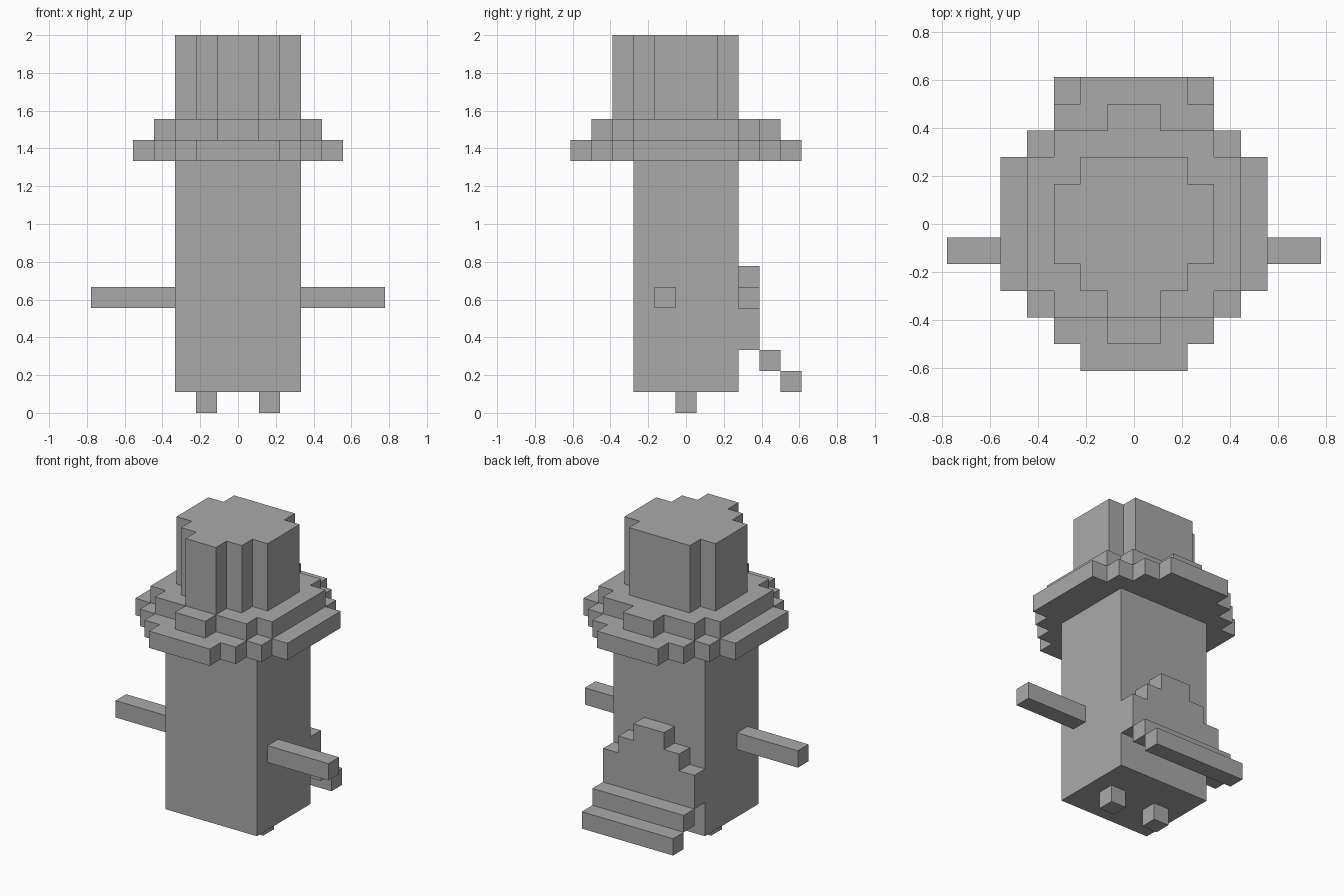
import bpy
import bmesh
from mathutils import Vector

U = 1 / 9  # edge length of one block

cube = bpy.data.objects.get("Cube")
if cube:
    bpy.data.objects.remove(cube, do_unlink=True)

grey = bpy.data.materials.new("plain_grey")
grey.use_nodes = True
colour = (0.4, 0.4, 0.4, 1)
grey.diffuse_color = colour
grey.node_tree.nodes["Principled BSDF"].inputs["Base Color"].default_value = colour


def prism(name, outline, depth):
    """Extrude a closed outline (in blocks) along the vector depth."""
    bm = bmesh.new()
    face = bm.faces.new([bm.verts.new(Vector(p) * U) for p in outline])
    geom = bmesh.ops.extrude_face_region(bm, geom=[face])["geom"]
    moved = [v for v in geom if isinstance(v, bmesh.types.BMVert)]
    bmesh.ops.translate(bm, verts=moved, vec=Vector(depth) * U)
    bmesh.ops.recalc_face_normals(bm, faces=bm.faces)
    mesh = bpy.data.meshes.new(name)
    bm.to_mesh(mesh)
    bm.free()
    mesh.materials.append(grey)
    obj = bpy.data.objects.new(name, mesh)
    bpy.context.collection.objects.link(obj)
    return obj


def box(name, x, y, z):
    outline = [(x[0], y[0], z[0]), (x[1], y[0], z[0]),
               (x[1], y[1], z[0]), (x[0], y[1], z[0])]
    return prism(name, outline, (0, 0, z[1] - z[0]))


def stepped(rows):
    """Outline symmetric in x, from rows of (half width, start, end)."""
    side = [(w, t) for w, start, end in rows for t in (start, end)]
    return side + [(-w, t) for w, t in reversed(side)]


def layer(name, rows, bottom, top):
    outline = [(x, y, bottom) for x, y in stepped(rows)]
    return prism(name, outline, (0, 0, top - bottom))


# Body
box("body", (-3, 3), (-2.5, 2.5), (1, 12))

# Feet and arms
for side, s in (("left", 1), ("right", -1)):
    box(side + "_foot", (s, 2 * s), (-0.5, 0.5), (0, 1))
    box(side + "_arm", (3 * s, 7 * s), (-1.5, -0.5), (5, 6))

# Hat: two brim layers and a crown
layer("lower_brim", [(2, -5.5, -4.5), (3, -4.5, -3.5), (4, -3.5, -2.5),
                     (5, -2.5, 2.5), (4, 2.5, 3.5), (3, 3.5, 4.5),
                     (2, 4.5, 5.5)], 12, 13)
layer("upper_brim", [(1, -4.5, -3.5), (3, -3.5, -2.5), (4, -2.5, 2.5),
                     (3, 2.5, 3.5), (1, 3.5, 4.5)], 13, 14)
layer("crown", [(1, -3.5, -2.5), (2, -2.5, -1.5), (3, -1.5, 1.5),
                (2, 1.5, 2.5)], 14, 18)

# Tail: a stepped panel on the back and two stairs below it
panel = stepped([(3, 3, 5), (2, 5, 6), (1, 6, 7)])
prism("tail_panel", [(x, 2.5, z) for x, z in panel], (0, 1, 0))
box("tail_upper_stair", (-3, 3), (3.5, 4.5), (2, 3))
box("tail_lower_stair", (-3, 3), (4.5, 5.5), (1, 2))
